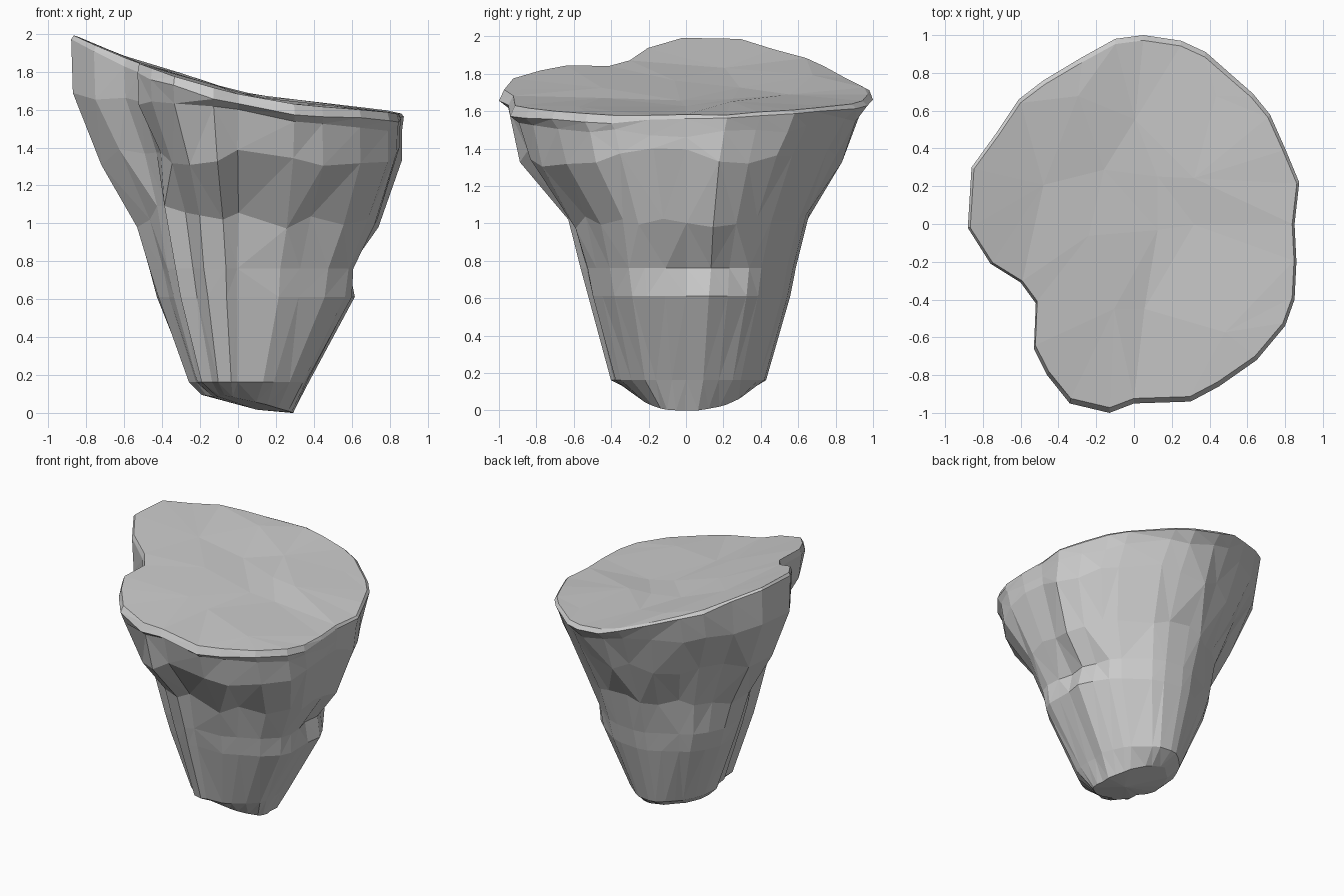
import bpy, bmesh, random
from math import exp, hypot
from mathutils import Vector
from mathutils.geometry import delaunay_2d_cdt

if "Cube" in bpy.data.objects:
    bpy.data.objects.remove(bpy.data.objects["Cube"])

random.seed(4)

# Plan outline of the rim, counter-clockwise, with the notch at front left
OUTLINE = [(.875, .22), (.80, .40), (.72, .58), (.63, .69), (.38, .91), (.25, .97),
           (.05, 1.0), (-.10, .98), (-.28, .88), (-.48, .76), (-.61, .66), (-.73, .48),
           (-.86, .30), (-.88, -.02), (-.76, -.21), (-.60, -.31), (-.52, -.42), (-.53, -.66),
           (-.46, -.80), (-.34, -.95), (-.13, -1.0), (.0, -.95), (.30, -.94), (.45, -.86),
           (.65, -.72), (.80, -.54), (.85, -.40), (.86, -.20), (.85, .0)]
NOTCH = (15, 16, 17)       # points inside the notch
FRONT_LOBE = (17, 18, 19)  # undercut part beside it

# Side profile: height, left, right, front and back extents
LEVELS = [(.06, .19, .29, .25, .31), (.17, .255, .37, .40, .43),
          (.62, .415, .61, .525, .56), (.77, .455, .635, .56, .59),
          (1.02, .53, .74, .63, .66), (1.36, .72, .86, .89, .83)]

# Sloping profile of the top, high on the left
SLOPE = [(-.88, 2.0), (-.65, 1.90), (-.35, 1.795), (-.1, 1.725), (.1, 1.675),
         (.35, 1.64), (.6, 1.62), (.8, 1.6), (.9, 1.58)]


def top_z(x, y):
    for (x0, z0), (x1, z1) in zip(SLOPE, SLOPE[1:]):
        if x <= x1:
            return z0 + (z1 - z0) * (x - x0) / (x1 - x0) + .01 * y
    return SLOPE[-1][1]


def fit(x, y, left, right, front, back):
    return x * (left if x < 0 else right) / .87, y * (front if y < 0 else back)


def jitter(a):
    return random.uniform(-a, a)


bm = bmesh.new()
rings = []

# Tapering body
for z, *ext in LEVELS:
    ring = []
    for i, (px, py) in enumerate(OUTLINE):
        x, y = fit(px, py, *ext)
        zz = z
        if z < .1:
            zz = .065 - .2 * x + .35 * y * y         # tilted, rounded foot
        elif z > .9:
            zz += jitter(.05)
        # shallow ledge on the right side
        if z == .77 and x > .4:
            x -= .055 * exp(-((y - .1) / .25) ** 2)
        # lump filling the lower part of the notch, undercut lobe above it
        if i in NOTCH and .1 < z < 1.2:
            push = .03 + .03 * z
            x -= push
            y -= push
            if z > 1:
                zz = 1.1
        if i in FRONT_LOBE and z > 1.3:
            x += .03
            y += .04
        # back left: fuller below, pinched under the overhang
        w = exp(-((px + .73) ** 2 + (py - .5) ** 2) / .12)
        d = {.62: .035, .77: .035, 1.36: -.03}.get(z, 0) * w
        ring.append(bm.verts.new((x - d + jitter(.005), y + d + jitter(.005), zz)))
    rings.append(ring)

# Shoulder band under the rim
rings.append([bm.verts.new((x * .99, y * (.95 if y < 0 else .935),
                            top_z(x, y) - .10 - .25 * max(0, -x) ** 1.3 + jitter(.025)))
              for x, y in OUTLINE])

# Widest edge, then the rim set slightly in from it
rings.append([bm.verts.new((x, y, top_z(x, y) - (.05 if y < -.3 else .02) + jitter(.01)))
              for x, y in OUTLINE])
rings.append([bm.verts.new((x * .985, y * .972, top_z(x, y * .972))) for x, y in OUTLINE])

n = len(OUTLINE)
for lo, hi in zip(rings, rings[1:]):
    for i in range(n):
        j = (i + 1) % n
        bm.faces.new((lo[i], lo[j], hi[j], hi[i]))

# Close the foot with a fan
c = bm.verts.new((.1, .02, .025))
for i in range(n):
    bm.faces.new((rings[0][i], rings[0][(i + 1) % n], c))

# Top surface: irregular triangles through a few scattered points
top = list(rings[-1])
for gx in (-.5, -.2, .1, .4):
    for gy in (-.5, -.1, .3, .6):
        if hypot(gx, gy) < .75 and not (gx < -.4 and gy < -.05):
            x, y = gx + jitter(.1), gy + jitter(.1)
            top.append(bm.verts.new((x, y, top_z(x, y) + jitter(.015))))
flat = [Vector((v.co.x, v.co.y)) for v in top]
tris = delaunay_2d_cdt(flat, [], [list(range(n))], 1, 1e-5)
for face in tris[2]:
    bm.faces.new([top[tris[3][k][0]] for k in face])

bmesh.ops.recalc_face_normals(bm, faces=bm.faces)
bmesh.ops.triangulate(bm, faces=bm.faces, quad_method='SHORT_EDGE')

# Stand on the ground
low = min(v.co.z for v in bm.verts)
for v in bm.verts:
    v.co.z -= low

mesh = bpy.data.meshes.new("floating_rock")
bm.to_mesh(mesh)
bm.free()
rock = bpy.data.objects.new("floating_rock", mesh)
bpy.context.collection.objects.link(rock)
